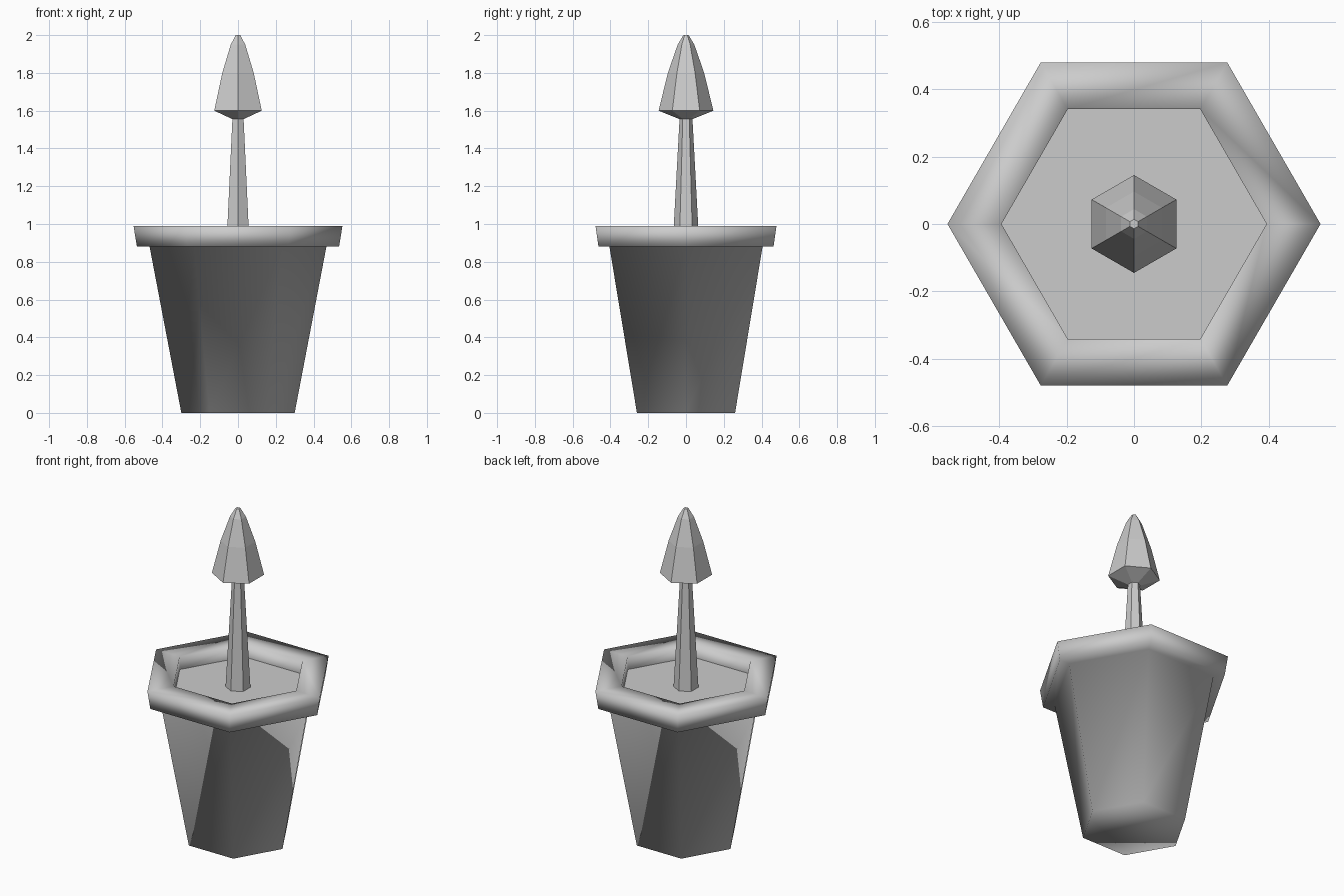
import bpy, bmesh
from math import cos, sin, pi

if "Cube" in bpy.data.objects:
    bpy.data.objects.remove(bpy.data.objects["Cube"])


def hex_lathe(name, profile, turn=0.0, smooth=False, cap_start=True, cap_end=True):
    """Six-sided solid of revolution from (radius, z) points."""
    bm = bmesh.new()
    rings = [[bm.verts.new((r * cos(turn + i * pi / 3), r * sin(turn + i * pi / 3), z))
              for i in range(6)] for r, z in profile]
    for a, b in zip(rings, rings[1:]):
        for i in range(6):
            j = (i + 1) % 6
            bm.faces.new((a[i], a[j], b[j], b[i]))
    if cap_start:
        bm.faces.new(rings[0][::-1])
    if cap_end:
        bm.faces.new(rings[-1])
    for f in bm.faces:
        f.smooth = smooth
    mesh = bpy.data.meshes.new(name)
    bm.to_mesh(mesh)
    bm.free()
    obj = bpy.data.objects.new(name, mesh)
    bpy.context.collection.objects.link(obj)
    return obj


# Smooth-shaded tapered pot with overhanging rim and short inner wall
hex_lathe("pot", [(0.30, 0), (0.468, 0.88), (0.535, 0.88), (0.553, 0.99),
                  (0.393, 0.99), (0.393, 0.91)], smooth=True, cap_end=False)

# Flat soil surface
hex_lathe("soil", [(0.393, 0.91)], cap_start=False)

# Tapered stem and pointed bud, corners on the y axis
hex_lathe("stem", [(0.069, 0.91), (0.034, 1.56)], turn=pi / 6,
          cap_start=False, cap_end=False)
hex_lathe("bud", [(0.034, 1.555), (0.145, 1.60), (0.096, 1.80),
                  (0.044, 1.95), (0.014, 2.0)], turn=pi / 6)
